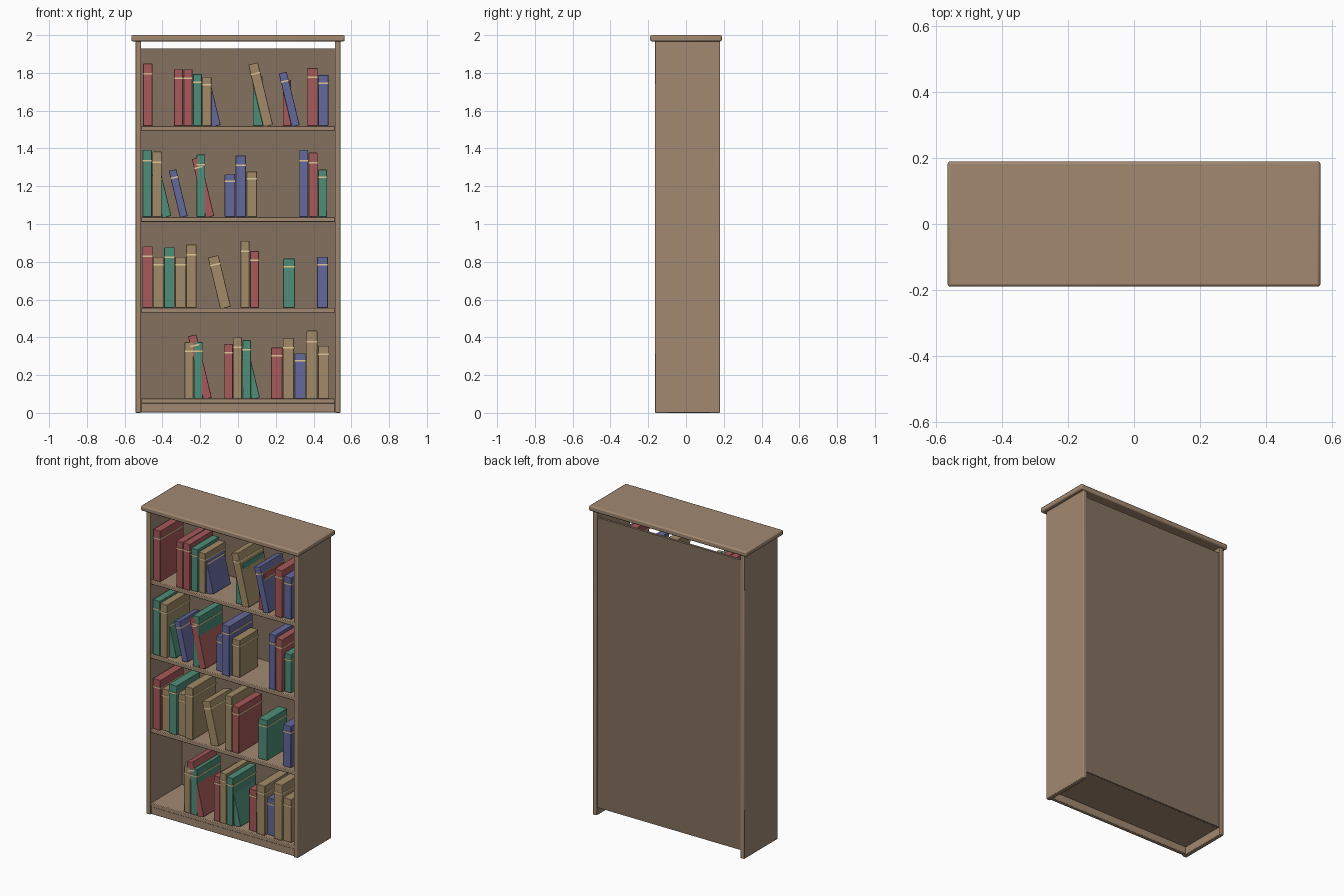
import bpy, bmesh, math
from mathutils import Matrix, Vector

if "Cube" in bpy.data.objects:
    bpy.data.objects.remove(bpy.data.objects["Cube"])

def material(name, *rgb):
    m = bpy.data.materials.new(name)
    m.diffuse_color = (*rgb, 1)
    m.use_nodes = True
    m.node_tree.nodes["Principled BSDF"].inputs["Base Color"].default_value = m.diffuse_color
    return m

WOOD = material("wood", 0.36, 0.25, 0.165)
DARK = material("back_wood", 0.23, 0.165, 0.115)
GOLD = material("gilt_band", 0.75, 0.58, 0.3)
COVER = {
    "R": material("red_cover", 0.38, 0.1, 0.1),
    "G": material("green_cover", 0.08, 0.27, 0.19),
    "B": material("blue_cover", 0.13, 0.14, 0.33),
    "T": material("tan_cover", 0.36, 0.26, 0.14),
}

def box(name, size, centre, mat, bevel=0.004):
    """Box of a given size around a centre, with rounded edges."""
    bm = bmesh.new()
    bmesh.ops.create_cube(bm, size=1)
    bmesh.ops.scale(bm, vec=Vector(size), verts=bm.verts)
    bmesh.ops.translate(bm, vec=Vector(centre), verts=bm.verts)
    me = bpy.data.meshes.new(name)
    bm.to_mesh(me)
    bm.free()
    me.materials.append(mat)
    ob = bpy.data.objects.new(name, me)
    bpy.context.collection.objects.link(ob)
    if bevel:
        b = ob.modifiers.new("bevel", 'BEVEL')
        b.width, b.segments = bevel, 2
    return ob

# Case
INNER = 1.028
box("top_board", (1.13, 0.38, 0.033), (0, 0, 1.9835), WOOD, 0.008)
for side, s in (("left", -1), ("right", 1)):
    box(side + "_side", (0.029, 0.345, 1.968), (s * 0.5285, 0.0075, 0.984), WOOD)
box("back_panel", (INNER, 0.016, 1.88), (0, 0.166, 0.99), DARK, 0)
box("plinth", (INNER, 0.025, 0.06), (0, -0.145, 0.032), WOOD)

def book(tag, cover, x, z, w, h, lean):
    """Cover block with a gilt band, tipped to the left by the lean angle."""
    d = min(0.8 * h, 0.24)
    body = box("book_" + tag, (w, d, h), (0, 0, h / 2), COVER[cover], 0.003)
    band = box("book_band_" + tag, (w + 0.003, d + 0.004, 0.008), (0, 0, 0.84 * h), GOLD, 0)
    for ob in (body, band):
        ob.matrix_world = Matrix.Translation((x, -0.03, z)) @ Matrix.Rotation(-lean, 4, 'Y')

# Runs of books per shelf: left edge, thickness, covers (lower case leans), heights
SHELVES = [
    [(-.284, .049, "TGr", (.3, .3, .345)),
     (-.074, .048, "RTGg", (.29, .325, .31, .27)),
     (.174, .062, "RTBTT", (.27, .32, .24, .36, .28))],
    [(-.508, .058, "RTGTT", (.325, .27, .32, .27, .335)),
     (-.096, .06, "t", (.28,)),
     (.012, .05, "TR", (.355, .3)),
     (.237, .066, "G", (.26,)),
     (.417, .06, "B", (.27,))],
    [(-.507, .052, "GTg", (.355, .345, .24)),
     (-.309, .044, "b", (.255,)),
     (-.22, .048, "Gr", (.33, .32)),
     (-.072, .058, "BBT", (.225, .325, .24)),
     (.323, .05, "BRG", (.355, .34, .25))],
    [(-.504, .053, "R", (.33,)),
     (-.34, .05, "RRGTb", (.3, .3, .275, .26, .225)),
     (.077, .055, "Gt", (.265, .34)),
     (.236, .046, "Rb", (.243, .29)),
     (.366, .057, "RB", (.307, .27))],
]

# Evenly spaced shelves, each filled with its runs
for n, runs in enumerate(SHELVES):
    z = 0.075 + n * 0.4813
    box(f"shelf_{n + 1}", (INNER, 0.32, 0.026), (0, 0, z - 0.013), WOOD)
    for r, (left, pitch, covers, heights) in enumerate(runs):
        for i, (c, h) in enumerate(zip(covers, heights)):
            lean = math.radians(13.5) if c.islower() else 0
            book(f"{n + 1}_{r + 1}_{i + 1}", c.upper(), left + (i + 0.5) * pitch, z,
                 pitch - 0.003, h, lean)

# Soft shading on rounded edges
bpy.ops.object.select_all(action='SELECT')
bpy.context.view_layer.objects.active = bpy.context.collection.objects[0]
bpy.ops.object.shade_smooth_by_angle(angle=math.radians(30))
